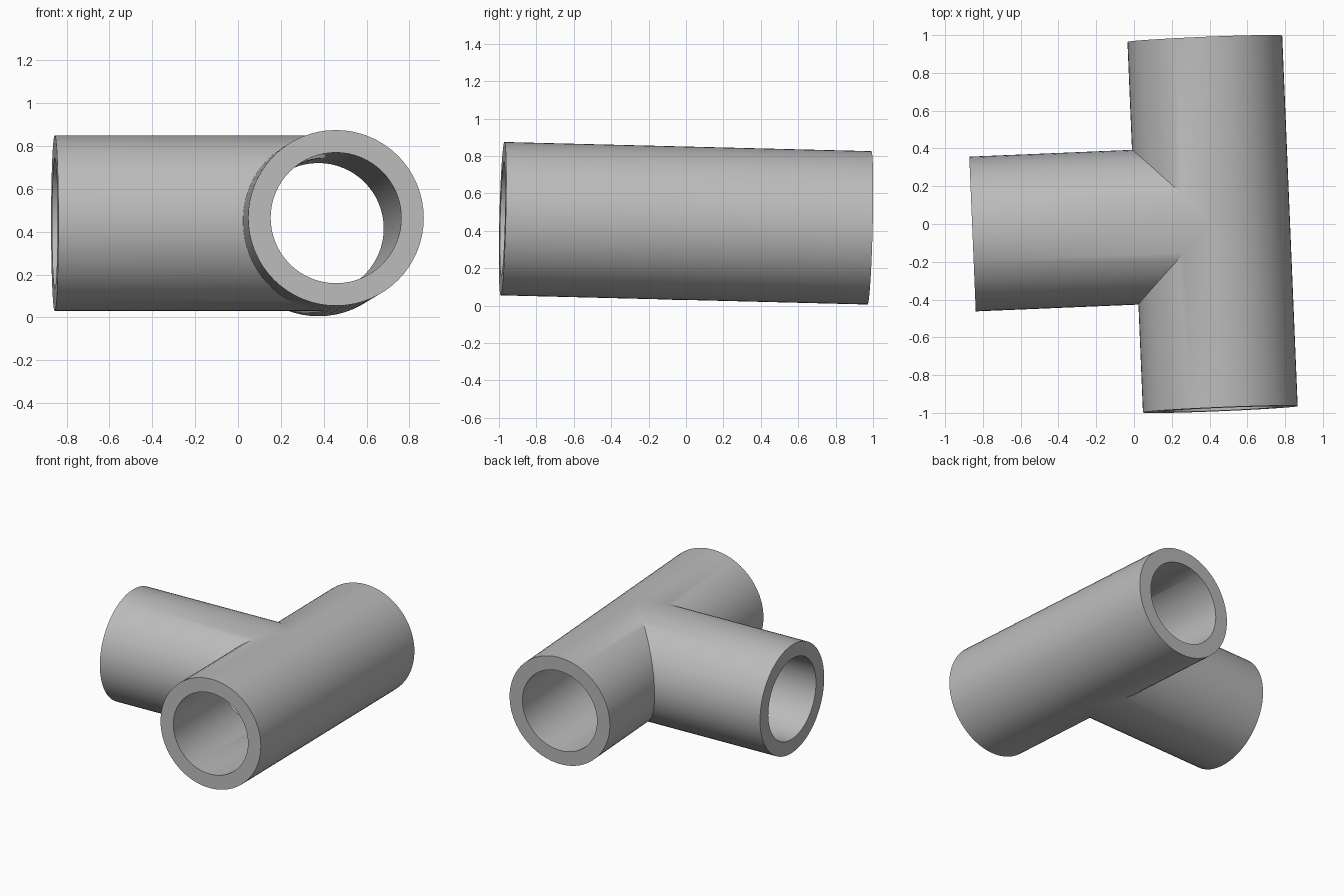
import bpy, bmesh
from math import cos, sin, tau, radians
from mathutils import Vector, Matrix

cube = bpy.data.objects.get("Cube")
if cube:
    bpy.data.objects.remove(cube, do_unlink=True)

SEGMENTS = 64
OUTER, INNER = 0.41, 0.305
MAIN_HALF, BRANCH = 0.982, 1.272

gray = bpy.data.materials.new("pipe gray")
gray.use_nodes = True
gray.diffuse_color = (0.5, 0.5, 0.5, 1)
gray.node_tree.nodes["Principled BSDF"].inputs["Base Color"].default_value = (0.5, 0.5, 0.5, 1)

bm = bmesh.new()


def main_arm(side):
    """Half of the straight pipe, mitred where the branch meets it."""
    return lambda c, z: (Vector((c, side * MAIN_HALF, z)),
                         Vector((c, side * max(0, -c), z)))


def branch_arm(c, z):
    """Side pipe, mitred on both sides against the straight pipe."""
    return Vector((-BRANCH, c, z)), Vector((-abs(c), c, z))


def bridge(ring_a, ring_b):
    for i in range(SEGMENTS):
        j = (i + 1) % SEGMENTS
        bm.faces.new((ring_a[i], ring_a[j], ring_b[j], ring_b[i]))


# Outer wall, bore and flat end rim of each arm
for arm in (main_arm(1), main_arm(-1), branch_arm):
    rims = []
    for radius in (OUTER, INNER):
        ends, joints = [], []
        for i in range(SEGMENTS):
            a = tau * i / SEGMENTS
            end, joint = arm(radius * cos(a), radius * sin(a))
            ends.append(bm.verts.new(end))
            joints.append(bm.verts.new(joint))
        bridge(ends, joints)
        rims.append(ends)
    bridge(*rims)

# Weld the mitred arms together
bmesh.ops.remove_doubles(bm, verts=bm.verts, dist=0.0005)
bmesh.ops.recalc_face_normals(bm, faces=bm.faces)

mesh = bpy.data.meshes.new("tee_pipe")
bm.to_mesh(mesh)
bm.free()
mesh.materials.append(gray)
tee = bpy.data.objects.new("tee_pipe", mesh)
bpy.context.collection.objects.link(tee)

# Slight tilt of the whole fitting
y_axis = Vector((-0.082, 1.962, -0.049)).normalized()
z_axis = Vector((1.27, 0.052, 0)).cross(y_axis).normalized()
x_axis = y_axis.cross(z_axis)
turn = Matrix((x_axis, y_axis, z_axis)).transposed().to_4x4()
tee.matrix_world = Matrix.Translation((0.416, 0, 0.44)) @ turn

bpy.context.view_layer.objects.active = tee
tee.select_set(True)
bpy.ops.object.shade_smooth_by_angle(angle=radians(30))
